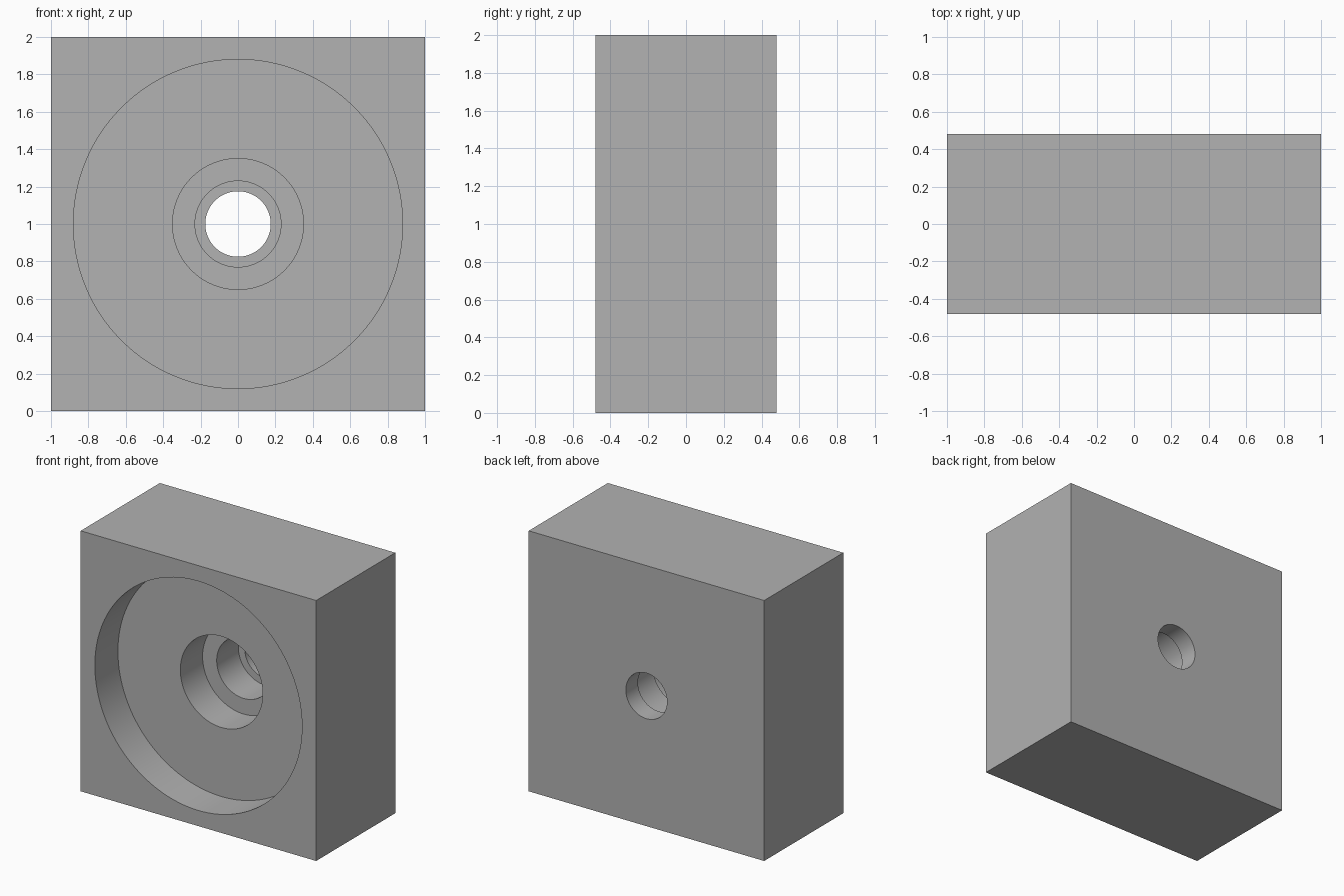
import bpy
import bmesh
from math import pi, radians
from mathutils import Matrix

default = bpy.data.objects.get("Cube")
if default:
    bpy.data.objects.remove(default, do_unlink=True)

WIDTH, DEPTH, HEIGHT = 2.0, 0.96, 2.0
FRONT, BACK = -DEPTH / 2, DEPTH / 2
OVERSHOOT = 0.1
SEGMENTS = 128

# Each bore: radius and the depth below the front face where it ends
BORES = [(0.88, 0.28), (0.35, 0.55), (0.23, 0.813), (0.175, DEPTH + OVERSHOOT)]

grey = bpy.data.materials.new("plain grey")
grey.use_nodes = True
colour = (0.445, 0.445, 0.445, 1)
grey.diffuse_color = colour
grey.node_tree.nodes["Principled BSDF"].inputs["Base Color"].default_value = colour


def add_object(name, bm):
    bmesh.ops.recalc_face_normals(bm, faces=bm.faces)
    mesh = bpy.data.meshes.new(name)
    bm.to_mesh(mesh)
    bm.free()
    mesh.materials.append(grey)
    obj = bpy.data.objects.new(name, mesh)
    bpy.context.collection.objects.link(obj)
    return obj


# Square block standing on the ground
bm = bmesh.new()
bmesh.ops.create_cube(bm, size=1, matrix=Matrix.Translation((0, 0, HEIGHT / 2))
                      @ Matrix.Diagonal((WIDTH, DEPTH, HEIGHT, 1)))
block = add_object("bored_block", bm)

# Stepped bore, turned from a profile about the front-to-back axis
profile = [(0, FRONT - OVERSHOOT)]
start = FRONT - OVERSHOOT
for radius, depth in BORES:
    end = FRONT + depth
    profile += [(radius, start), (radius, end)]
    start = end
profile.append((0, start))

bm = bmesh.new()
verts = [bm.verts.new((r, y, HEIGHT / 2)) for r, y in profile]
edges = [bm.edges.new(pair) for pair in zip(verts, verts[1:])]
bmesh.ops.spin(bm, geom=verts + edges, cent=(0, 0, HEIGHT / 2), axis=(0, 1, 0),
               angle=2 * pi, steps=SEGMENTS, use_merge=False)
bmesh.ops.remove_doubles(bm, verts=bm.verts, dist=0.0001)
cutter = add_object("bore_cutter", bm)
cutter.hide_render = True

# Cut the bore, then drop the cutter
cut = block.modifiers.new("stepped_bore", "BOOLEAN")
cut.operation = "DIFFERENCE"
cut.solver = "EXACT"
cut.object = cutter
bpy.context.view_layer.objects.active = block
bpy.ops.object.modifier_apply(modifier=cut.name)
bpy.data.objects.remove(cutter, do_unlink=True)

# Round bore walls, crisp rims and corners
bpy.ops.object.select_all(action="DESELECT")
block.select_set(True)
bpy.ops.object.shade_smooth_by_angle(angle=radians(30))
